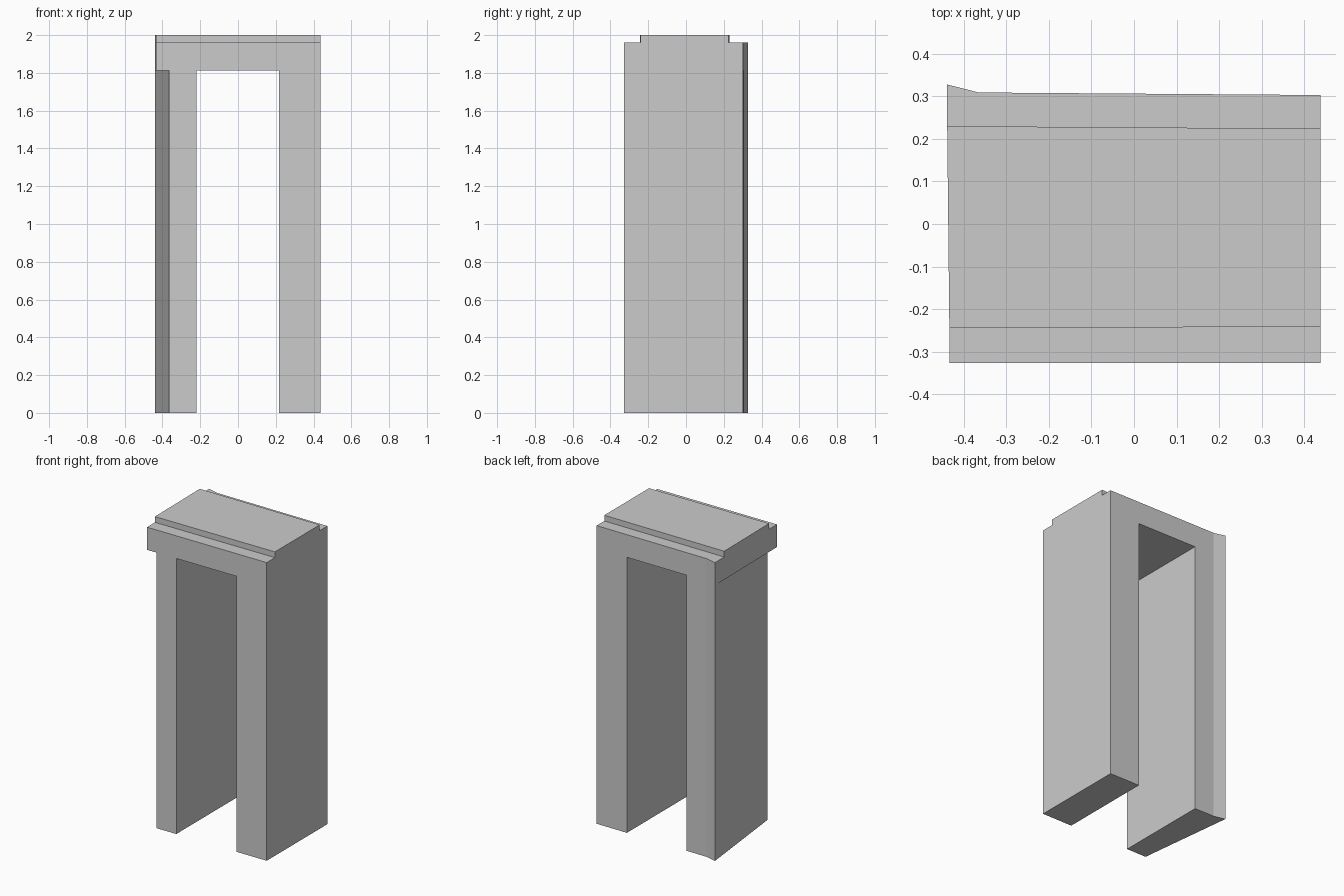
import bpy
import bmesh

if "Cube" in bpy.data.objects:
    bpy.data.objects.remove(bpy.data.objects["Cube"])


def prism(name, outline, z0, z1):
    """Closed prism from a counter-clockwise xy outline."""
    bm = bmesh.new()
    face = bm.faces.new([bm.verts.new((x, y, z0)) for x, y in outline])
    top = bmesh.ops.extrude_face_region(bm, geom=[face])["geom"]
    verts = [v for v in top if isinstance(v, bmesh.types.BMVert)]
    bmesh.ops.translate(bm, verts=verts, vec=(0, 0, z1 - z0))
    bmesh.ops.recalc_face_normals(bm, faces=bm.faces)
    mesh = bpy.data.meshes.new(name)
    bm.to_mesh(mesh)
    bm.free()
    obj = bpy.data.objects.new(name, mesh)
    bpy.context.collection.objects.link(obj)
    return obj


def carve(target, name, outline, z0, z1):
    """Subtract a prism from the target and discard the cutter."""
    cutter = prism(name, outline, z0, z1)
    cutter.hide_render = True
    mod = target.modifiers.new(name, "BOOLEAN")
    mod.operation = "DIFFERENCE"
    mod.solver = "EXACT"
    mod.object = cutter
    bpy.context.view_layer.objects.active = target
    bpy.ops.object.modifier_apply(modifier=mod.name)
    bpy.data.objects.remove(cutter, do_unlink=True)


# Full-height block with the slightly skewed footprint
arch = prism("stone_doorway", [(-0.433, -0.327), (0.438, -0.327), (0.438, 0.303),
                               (-0.365, 0.309), (-0.44, 0.328)], 0, 2)

# Door opening
carve(arch, "opening", [(-0.22, -0.6), (0.217, -0.6), (0.217, 0.6), (-0.22, 0.6)],
      -0.2, 1.813)

# Tapered outer side of the left leg, leaving the lintel overhanging
carve(arch, "leg_taper", [(-0.6, -0.425), (-0.3535, -0.425), (-0.4487, 0.4), (-0.6, 0.4)],
      -0.2, 1.813)

# Front and back ledges beside the raised cap
carve(arch, "front_ledge", [(-0.6, -0.6), (0.6, -0.6), (0.6, -0.241), (-0.6, -0.245)],
      1.962, 2.2)
carve(arch, "back_ledge", [(-0.6, 0.231), (0.6, 0.223), (0.6, 0.6), (-0.6, 0.6)],
      1.962, 2.2)
